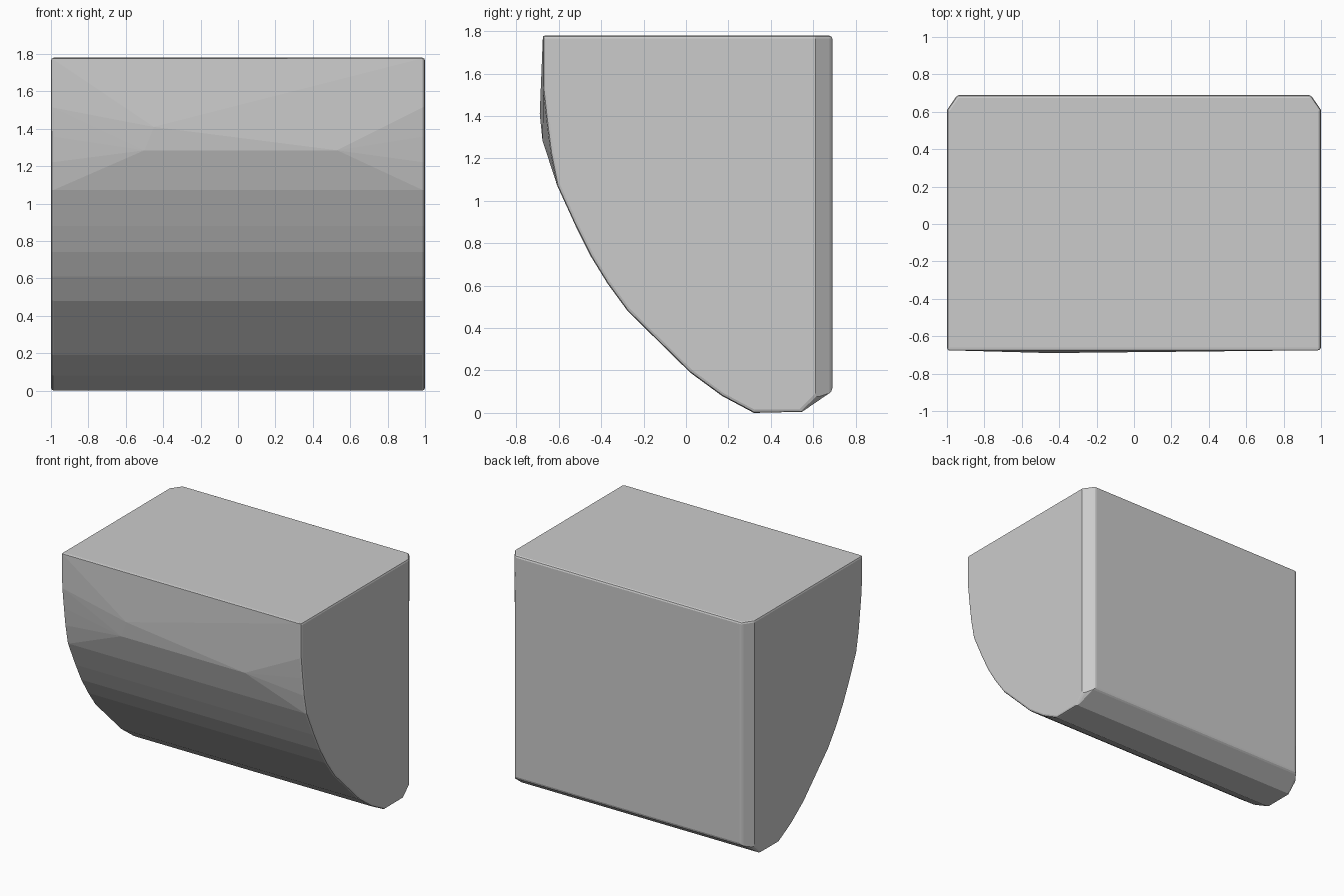
import bpy, bmesh, math

if "Cube" in bpy.data.objects:
    bpy.data.objects.remove(bpy.data.objects["Cube"])

# Side profile (y, z) of the two end faces, top front down round to the back
END = [(-0.675, 1.78), (-0.673, 1.52), (-0.655, 1.36), (-0.637, 1.22), (-0.607, 1.07),
       (-0.57, 0.99), (-0.52, 0.88), (-0.45, 0.74), (-0.37, 0.61), (-0.275, 0.48),
       (0.02, 0.19), (0.17, 0.08), (0.32, 0.0), (0.54, 0.0), (0.61, 0.07), (0.61, 1.78)]
# Back wall, inset from the ends to leave chamfered corners
BACK = [(0.69, 0.10), (0.69, 1.78)]

bm = bmesh.new()
for side in (-1, 1):
    for y, z in END:
        bm.verts.new((side, y, z))
    for y, z in BACK:
        bm.verts.new((side * 0.945, y, z))

# Slight bulge on the front
for p in [(-0.45, -0.69, 1.41), (-0.5, -0.677, 1.285), (0.53, -0.677, 1.285)]:
    bm.verts.new(p)

# The block is the convex skin of these points
hull = bmesh.ops.convex_hull(bm, input=bm.verts[:])
loose = [v for v in bm.verts if not v.link_faces]
bmesh.ops.delete(bm, geom=loose, context='VERTS')
bmesh.ops.dissolve_limit(bm, angle_limit=math.radians(0.5), verts=bm.verts[:], edges=bm.edges[:])
bmesh.ops.recalc_face_normals(bm, faces=bm.faces[:])

mesh = bpy.data.meshes.new("curved_block")
bm.to_mesh(mesh)
bm.free()
block = bpy.data.objects.new("curved_block", mesh)
bpy.context.collection.objects.link(block)

# Small rounded rim on the sharp edges
bevel = block.modifiers.new("rim", 'BEVEL')
bevel.width = 0.015
bevel.segments = 2
bevel.limit_method = 'ANGLE'
bevel.angle_limit = math.radians(55)
